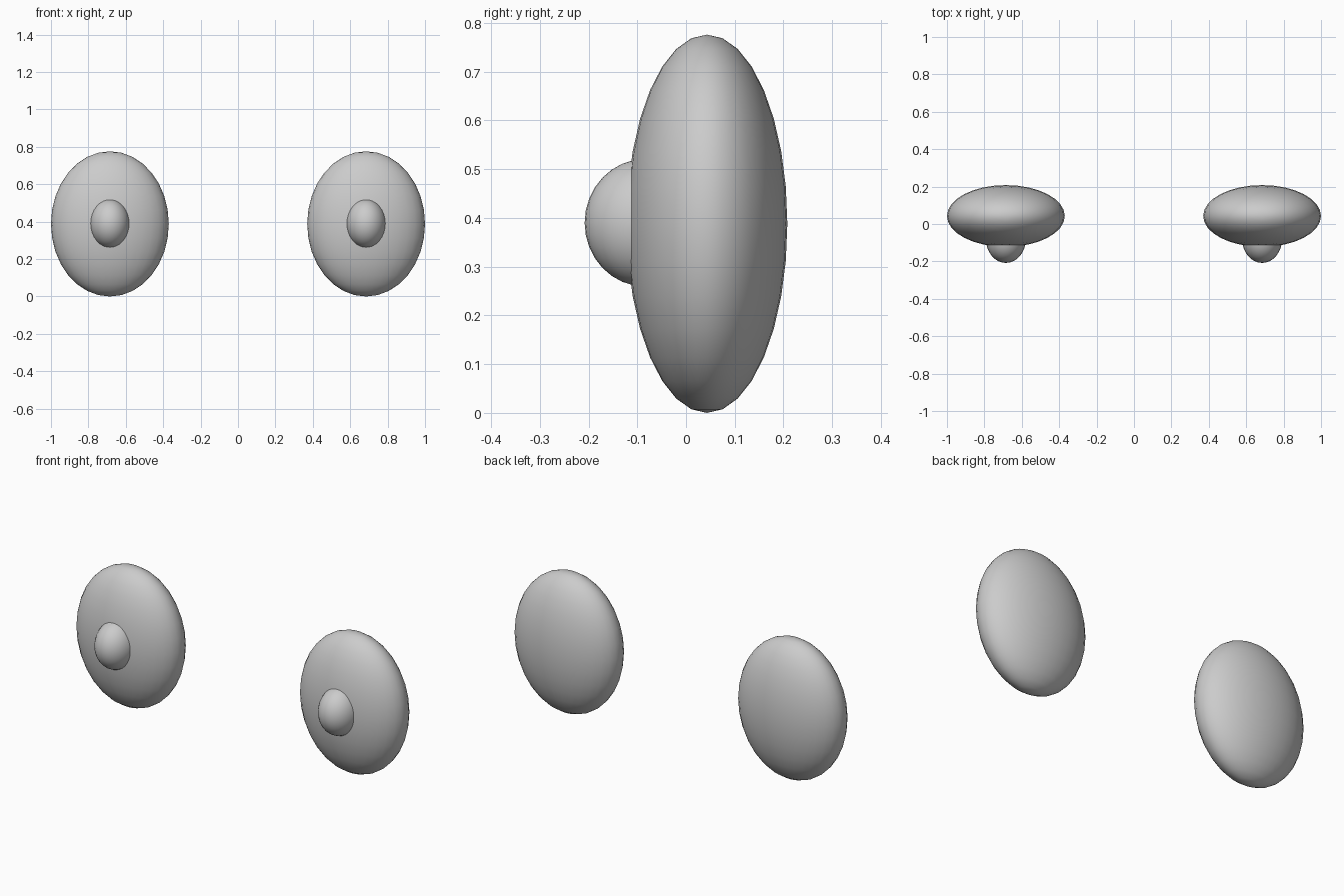
import bpy

if "Cube" in bpy.data.objects:
    bpy.data.objects.remove(bpy.data.objects["Cube"])


def ellipsoid(name, center, radii):
    """Smooth 32 x 16 sphere stretched to the given radii."""
    bpy.ops.mesh.primitive_uv_sphere_add(segments=32, ring_count=16, radius=1, location=center)
    ob = bpy.context.object
    ob.name = name
    ob.scale = radii
    bpy.ops.object.transform_apply(location=False, rotation=False, scale=True)
    bpy.ops.object.shade_smooth()
    return ob


# A pair of flattened eyes, each with a small pupil bulging from the front
for side, sx in (("left", -1), ("right", 1)):
    ellipsoid(f"{side}_eyeball", (sx * 0.685, 0.043, 0.388), (0.315, 0.165, 0.388))
    ellipsoid(f"{side}_pupil", (sx * 0.685, -0.083, 0.390), (0.106, 0.125, 0.131))
